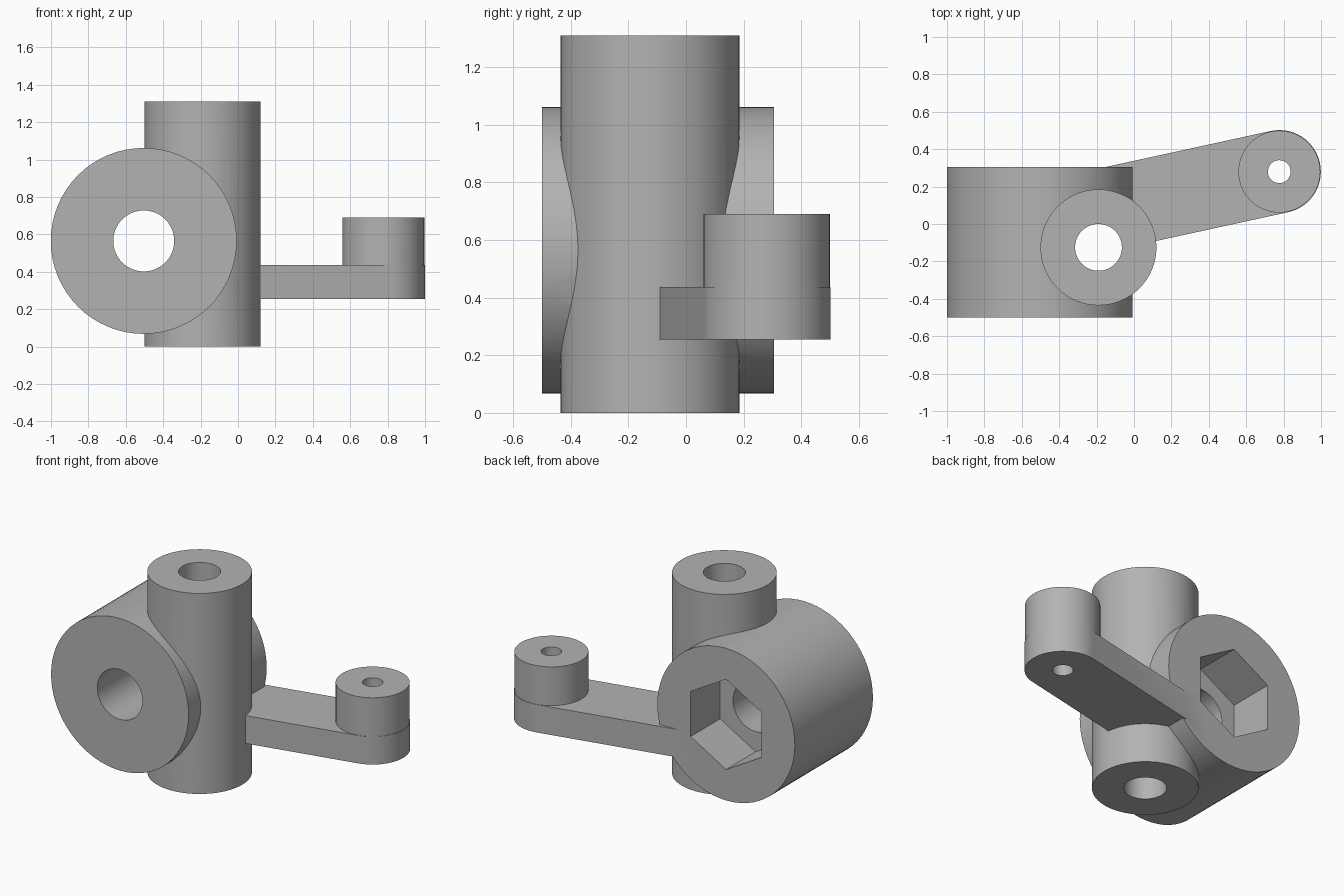
import bpy
from math import radians, atan2, cos, sin
from mathutils import Matrix

cube = bpy.data.objects.get("Cube")
if cube:
    bpy.data.objects.remove(cube, do_unlink=True)

grey = bpy.data.materials.new("plain grey")
grey.use_nodes = True
colour = (0.45, 0.45, 0.45, 1)
grey.diffuse_color = colour
grey.node_tree.nodes["Principled BSDF"].inputs["Base Color"].default_value = colour

SIDES = 64
POST = (-0.19, -0.125)      # vertical post axis (x, y)
BARREL = (-0.504, 0.565)    # barrel axis (x, z)
TIP = (0.777, 0.28)         # arm end axis (x, y)


def finish(obj, name):
    obj.name = name
    obj.data.materials.append(grey)
    return obj


def upright(name, centre, radius, low, high):
    """Cylinder along z."""
    bpy.ops.mesh.primitive_cylinder_add(
        vertices=SIDES, radius=radius, depth=high - low,
        location=(*centre, (low + high) / 2))
    return finish(bpy.context.object, name)


def lying(name, radius, front, back, sides=SIDES):
    """Cylinder or prism along y, on the barrel axis."""
    bpy.ops.mesh.primitive_cylinder_add(
        vertices=sides, radius=radius, depth=back - front,
        location=(BARREL[0], (front + back) / 2, BARREL[1]),
        rotation=(radians(90), 0, 0))
    return finish(bpy.context.object, name)


def arm_plate(name, radius, length, angle, low, high):
    """Flat bar with one round end, running from the post to the tip."""
    steps = SIDES // 2
    outline = [(-length, -radius)]
    for i in range(steps + 1):
        a = radians(-90 + 180 * i / steps)
        outline.append((radius * cos(a), radius * sin(a)))
    outline.append((-length, radius))
    n = len(outline)
    verts = [(x, y, z) for z in (low, high) for x, y in outline]
    faces = [list(range(n))[::-1], list(range(n, 2 * n))]
    faces += [(i, (i + 1) % n, n + (i + 1) % n, n + i) for i in range(n)]
    mesh = bpy.data.meshes.new(name)
    mesh.from_pydata(verts, [], faces)
    mesh.transform(Matrix.Translation((*TIP, 0)) @ Matrix.Rotation(angle, 4, "Z"))
    obj = bpy.data.objects.new(name, mesh)
    bpy.context.collection.objects.link(obj)
    return finish(obj, name)


def combine(target, other, operation):
    """Apply a boolean and discard the second object."""
    other.hide_render = True
    mod = target.modifiers.new(other.name, "BOOLEAN")
    mod.operation, mod.solver, mod.object = operation, "EXACT", other
    bpy.context.view_layer.objects.active = target
    bpy.ops.object.modifier_apply(modifier=mod.name)
    bpy.data.objects.remove(other, do_unlink=True)


# Solid parts: barrel, post, arm and the boss on its tip
body = lying("knuckle_body", 0.497, -0.5, 0.306)
solids = [
    upright("post", POST, 0.31, 0, 1.31),
    arm_plate("arm", 0.222, 0.98, atan2(0.218, 1), 0.255, 0.437),
    upright("boss", TIP, 0.219, 0.4, 0.69),
]
for part in solids:
    combine(body, part, "UNION")

# Bores and the hexagonal pocket in the back of the barrel
cutters = [
    lying("barrel_bore", 0.163, -0.7, 0.5),
    lying("hex_pocket", 0.295, 0.002, 0.5, sides=6),
    upright("post_bore", POST, 0.125, -0.2, 1.5),
    upright("boss_bore", TIP, 0.061, 0, 0.9),
]
for cutter in cutters:
    combine(body, cutter, "DIFFERENCE")

# Smooth round walls, crisp edges
bpy.ops.object.select_all(action="DESELECT")
body.select_set(True)
bpy.context.view_layer.objects.active = body
bpy.ops.object.shade_smooth_by_angle(angle=radians(25))
